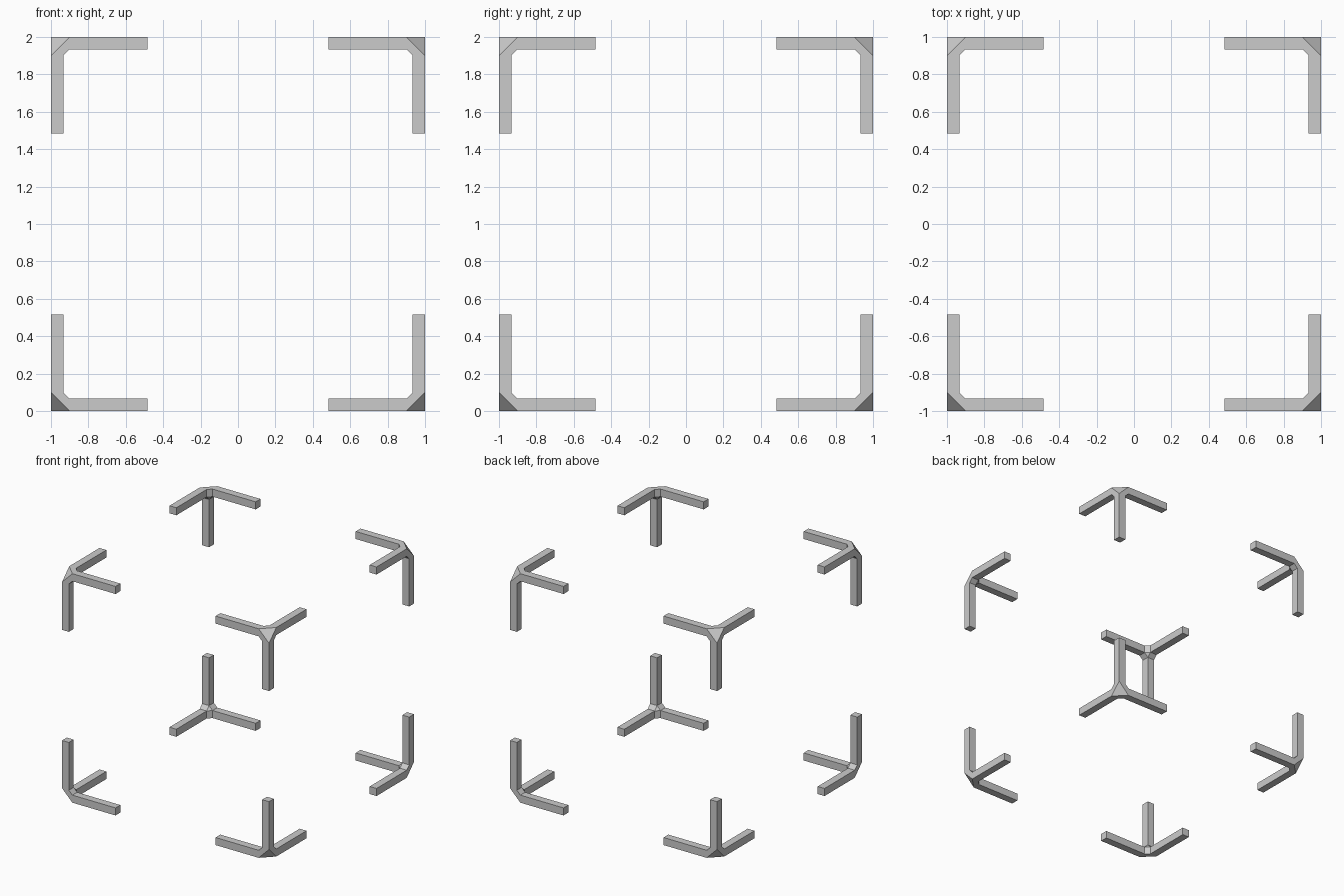
import bpy, bmesh
from mathutils import Vector

if "Cube" in bpy.data.objects:
    bpy.data.objects.remove(bpy.data.objects["Cube"])

T = 0.066      # bar thickness
HUB = 0.10     # hub size, where the straight bars begin
REACH = 0.517  # full arm length from the corner

bm = bmesh.new()

# Chamfered hub: hull of the three square bar ends
for axis in range(3):
    for a in (0, T):
        for b in (0, T):
            co = [0, 0, 0]
            co[axis], co[(axis + 1) % 3], co[(axis + 2) % 3] = HUB, a, b
            bm.verts.new(co)
bmesh.ops.convex_hull(bm, input=bm.verts[:])
bmesh.ops.dissolve_limit(bm, angle_limit=0.01, verts=bm.verts[:], edges=bm.edges[:])
bmesh.ops.recalc_face_normals(bm, faces=bm.faces[:])

# Three arms: extrude each bar end along its axis
for axis in range(3):
    direction = Vector([float(i == axis) for i in range(3)])
    bm.normal_update()
    end = max(bm.faces, key=lambda f: (round(f.normal.dot(direction), 3),
                                       f.calc_center_median().dot(direction)))
    out = bmesh.ops.extrude_discrete_faces(bm, faces=[end])["faces"]
    bmesh.ops.translate(bm, verts=out[0].verts[:], vec=direction * (REACH - HUB))

# Place at the lower front left corner of the cube
bmesh.ops.translate(bm, verts=bm.verts[:], vec=(-1, -1, -1))
bmesh.ops.recalc_face_normals(bm, faces=bm.faces[:])
mesh = bpy.data.meshes.new("corner_brackets")
bm.to_mesh(mesh)
bm.free()
obj = bpy.data.objects.new("corner_brackets", mesh)
obj.location.z = 1
bpy.context.collection.objects.link(obj)

# Mirror to all eight corners
mirror = obj.modifiers.new("eight_corners", "MIRROR")
mirror.use_axis = (True, True, True)
mirror.use_mirror_merge = False
